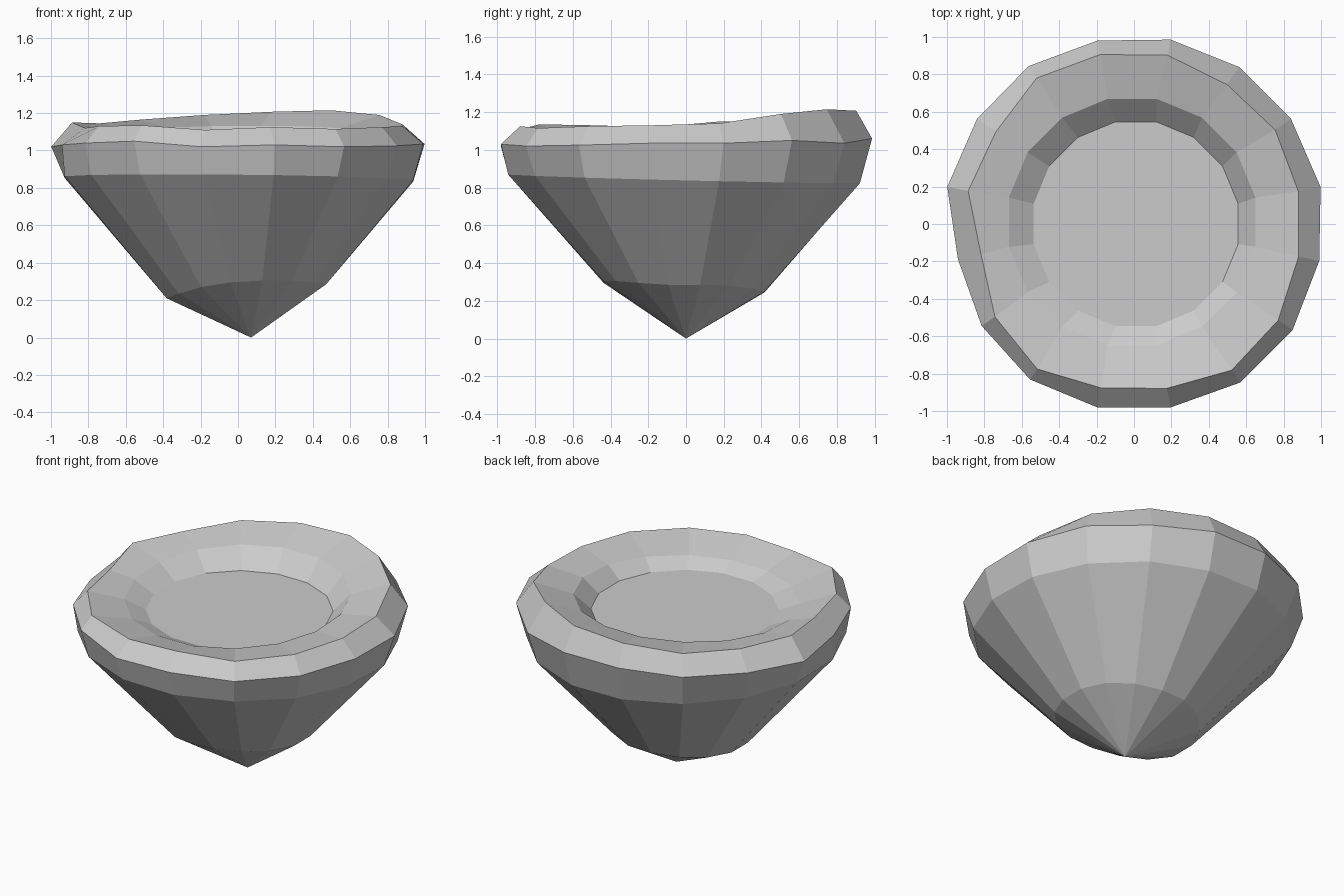
import bpy, bmesh, math

if "Cube" in bpy.data.objects:
    bpy.data.objects.remove(bpy.data.objects["Cube"])

N = 16

# Each ring: centre (x, y), radius (one or 16), height (one or 16),
# counter-clockwise from the +x side, starting half a step in
GIRDLE_R = [1.017, 1.01, 1.01, 1.005, 1.0, 1.015, 1.01, 1.018,
            .96, .98, 1.0, 1.0, 1.0, 1.02, 1.02, 1.01]
GIRDLE_Z = [1.035, 1.05, 1.035, 1.06, 1.06, 1.045, 1.04, 1.02,
            1.03, 1.04, 1.05, 1.02, 1.03, 1.02, 1.025, 1.035]
RIM_R = [.896, .907, .896, .92, .924, .938, .888, .904,
         .834, .894, .932, .894, .896, .94, .927, .897]
RIM_Z = [1.14, 1.19, 1.215, 1.207, 1.19, 1.165, 1.145, 1.15,
         1.12, 1.13, 1.135, 1.11, 1.125, 1.115, 1.125, 1.13]
FOOT_Z = [.285, .28, .265, .25, .245, .235, .22, .21,
          .21, .235, .27, .295, .305, .305, .295, .285]


def angle(i):
    return 2 * math.pi * (i + 0.5) / N


def wave(base, ax, ay):
    # Gently tilted ring height
    return [base + ax * math.cos(angle(i)) + ay * math.sin(angle(i)) for i in range(N)]


rings = [
    (.045, -.01, .435, FOOT_Z),                  # lower cone
    (.005, -.01, .95, wave(.848, -.01, -.023)),  # upper cone
    (0, 0, GIRDLE_R, GIRDLE_Z),                  # widest edge
    (0, 0, RIM_R, RIM_Z),                        # top rim
    (-.01, .01, .672, wave(1.095, .005, .037)),  # inner lip
    (.01, 0, .557, 1.015),                       # dish floor
]

bm = bmesh.new()


def add_ring(cx, cy, r, z):
    verts = []
    for i in range(N):
        ri = r[i] if isinstance(r, list) else r
        zi = z[i] if isinstance(z, list) else z
        verts.append(bm.verts.new((cx + ri * math.cos(angle(i)),
                                   cy + ri * math.sin(angle(i)), zi)))
    return verts


loops = [add_ring(*ring) for ring in rings]

# Pointed base
tip = bm.verts.new((.07, 0, 0))
for i in range(N):
    bm.faces.new((tip, loops[0][(i + 1) % N], loops[0][i]))

# Walls between neighbouring rings
for a, b in zip(loops, loops[1:]):
    for i in range(N):
        j = (i + 1) % N
        bm.faces.new((a[i], a[j], b[j], b[i]))

# Flat floor of the dish
bm.faces.new(loops[-1])
bmesh.ops.recalc_face_normals(bm, faces=bm.faces)

mesh = bpy.data.meshes.new("floating_rock_base")
bm.to_mesh(mesh)
bm.free()
obj = bpy.data.objects.new("floating_rock_base", mesh)
bpy.context.collection.objects.link(obj)
